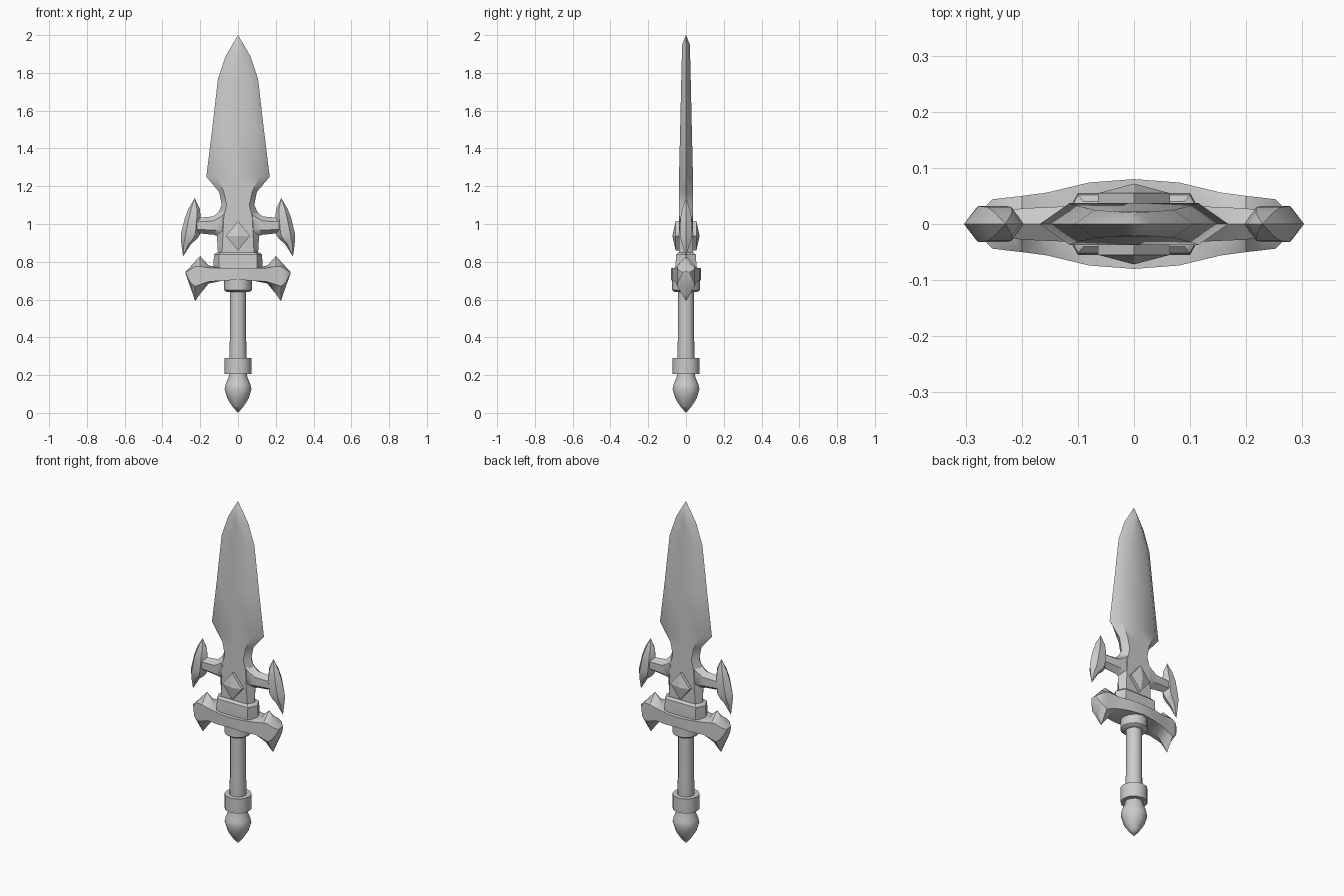
import bpy, bmesh
from math import cos, sin, tau, radians

cube = bpy.data.objects.get("Cube")
if cube:
    bpy.data.objects.remove(cube, do_unlink=True)

steel = bpy.data.materials.new("grey_steel")
steel.use_nodes = True
grey = (0.6, 0.6, 0.6, 1)
steel.diffuse_color = grey
steel.node_tree.nodes["Principled BSDF"].inputs["Base Color"].default_value = grey


def loft(name, sections, smooth=40, mirror=False):
    """Skin a list of equal-length closed sections and cap both ends."""
    bm = bmesh.new()
    rings = [[bm.verts.new(p) for p in s] for s in sections]
    n = len(rings[0])
    for a, b in zip(rings, rings[1:]):
        for i in range(n):
            j = (i + 1) % n
            bm.faces.new((a[i], a[j], b[j], b[i]))
    bm.faces.new(rings[0])
    bm.faces.new(rings[-1])
    bmesh.ops.remove_doubles(bm, verts=bm.verts[:], dist=0.0005)
    bmesh.ops.recalc_face_normals(bm, faces=bm.faces[:])
    mesh = bpy.data.meshes.new(name)
    bm.to_mesh(mesh)
    bm.free()
    mesh.materials.append(steel)
    ob = bpy.data.objects.new(name, mesh)
    bpy.context.collection.objects.link(ob)
    if mirror:
        ob.modifiers.new("Mirror", "MIRROR").use_mirror_merge = False
    if smooth:
        bpy.ops.object.select_all(action="DESELECT")
        ob.select_set(True)
        bpy.context.view_layer.objects.active = ob
        bpy.ops.object.shade_smooth_by_angle(angle=radians(smooth))
    return ob


def blade_section(z, w, s, t):
    """Sharp-edged section: half width w, flat half width s, half thickness t."""
    return [(w, 0, z), (s, t, z), (0, t, z), (-s, t, z),
            (-w, 0, z), (-s, -t, z), (0, -t, z), (s, -t, z)]


def turned(name, profile, sides=12, smooth=40):
    """Turn a radius/height profile round the z axis."""
    return loft(name, [[(r * cos(tau * i / sides), r * sin(tau * i / sides), z)
                        for i in range(sides)] for r, z in profile], smooth)


# Blade with its waisted neck and lower body
blade = [(2.0, 0, 0, 0), (1.95, .03, .003, .02), (1.89, .065, .03, .022),
         (1.77, .106, .07, .025), (1.5, .137, .095, .031), (1.25, .168, .115, .037),
         (1.17, .1, .075, .037), (1.1, .086, .06, .037), (1.04, .115, .075, .037),
         (.94, .112, .08, .037), (.84, .106, .085, .037), (.75, .106, .085, .037)]
loft("blade", [blade_section(*r) for r in blade])

# Collar between body and crossguard
loft("blade_collar", [blade_section(*r) for r in
                      [(.85, .11, .09, .04), (.838, .127, .1, .052),
                       (.79, .13, .1, .055), (.75, .13, .1, .055)]])

# Side arms: x, lower z, upper z, half thickness
arms = [(.06, .91, 1.12, .035), (.09, .93, 1.075, .034), (.13, .943, 1.04, .031),
        (.2, .95, 1.034, .028), (.25, .95, 1.03, .02)]


def arm_section(x, lo, hi, t):
    mid, h = (lo + hi) / 2, (hi - lo) / 4
    return [(x, 0, lo), (x, t, mid - h), (x, t, mid + h),
            (x, 0, hi), (x, -t, mid + h), (x, -t, mid - h)]


loft("side_arm", [arm_section(*r) for r in arms], mirror=True)

# Curved fangs at the arm ends: z, inner x, outer x, half thickness
fangs = [(1.137, .229, .229, 0), (1.08, .202, .263, .02), (1.03, .197, .282, .03),
         (.945, .2, .303, .032), (.92, .218, .303, .028),
         (.895, .248, .3, .02), (.828, .291, .291, 0)]


def fang_section(z, a, b, t):
    q = (b - a) / 4
    return [(a, 0, z), (a + q, t, z), (b - q, t, z),
            (b, 0, z), (b - q, -t, z), (a + q, -t, z)]


loft("fang", [fang_section(*r) for r in fangs], mirror=True)

# Crossguard: x, lower ridge, lower shoulder, upper shoulder, upper ridge, half depth
guard = [(0, .705, .705, .765, .765, .08), (.08, .7, .7, .766, .766, .074),
         (.155, .685, .695, .768, .78, .056), (.2, .63, .68, .775, .83, .05),
         (.227, .592, .67, .775, .802, .047), (.252, .665, .69, .76, .774, .044),
         (.277, .735, .738, .745, .748, .02)]


def guard_section(x, lo, sl, su, hi, y):
    return [(x, 0, lo), (x, y, sl), (x, y, su),
            (x, 0, hi), (x, -y, su), (x, -y, sl)]


left = [guard_section(*r) for r in guard]
right = [guard_section(-r[0], *r[1:]) for r in reversed(guard[1:])]
loft("crossguard", right + left)

# Diamond gem showing on front and back
loft("gem", [[(.064 * k, y, .937), (0, y, .937 + .078 * k),
              (-.064 * k, y, .937), (0, y, .937 - .078 * k)]
             for y, k in ((-.072, 0), (-.055, 1), (.055, 1), (.072, 0))], smooth=0)

# Grip, rings and pommel
turned("grip", [(.042, .2), (.046, .3), (.043, .4), (.043, .66)])
turned("upper_ring", [(.06, .64), (.073, .65), (.073, .73)])
turned("lower_ring", [(.072, .205), (.072, .29)])
turned("pommel", [(.045, .23), (.048, .195), (.066, .15), (.071, .125),
                  (.056, .075), (.03, .035), (0, 0)])
